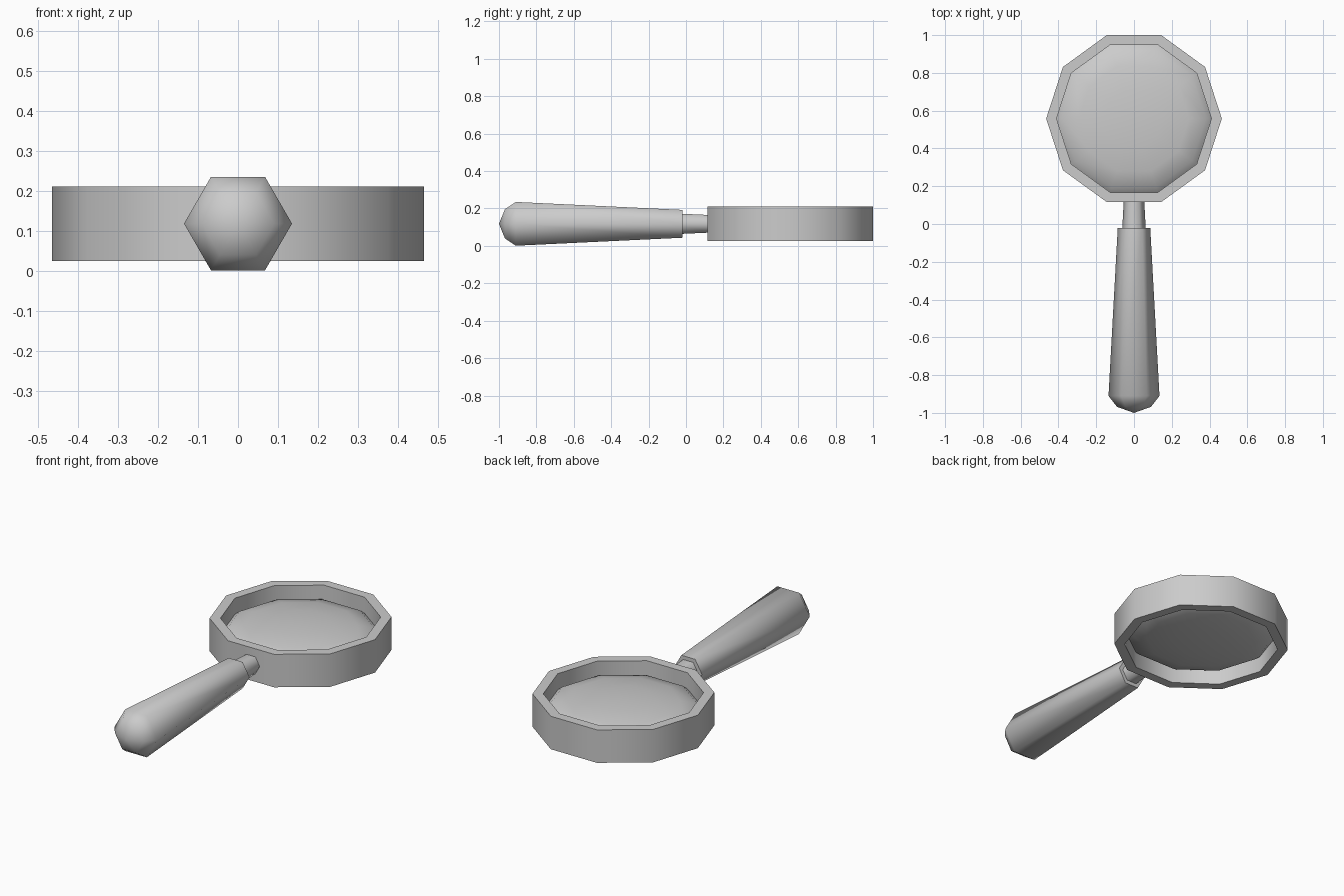
import bpy, bmesh, math
from mathutils import Matrix, Vector

if "Cube" in bpy.data.objects:
    bpy.data.objects.remove(bpy.data.objects["Cube"])

MID_Z = 0.118


def lathe(name, profile, sides, matrix, closed=False, angle=65):
    """Revolve (radius, height) points around local z; radius 0 makes a pole."""
    bm = bmesh.new()
    rings = []
    for r, h in profile:
        if r == 0:
            rings.append([bm.verts.new((0, 0, h))] * sides)
        else:
            rings.append([bm.verts.new((r * math.cos(2 * math.pi * i / sides),
                                        r * math.sin(2 * math.pi * i / sides), h))
                          for i in range(sides)])
    pairs = list(zip(rings, rings[1:]))
    if closed:
        pairs.append((rings[-1], rings[0]))
    for a, b in pairs:
        for i in range(sides):
            j = (i + 1) % sides
            corners = list(dict.fromkeys((a[i], a[j], b[j], b[i])))
            bm.faces.new(corners)
    bmesh.ops.recalc_face_normals(bm, faces=bm.faces)
    bm.transform(matrix)
    mesh = bpy.data.meshes.new(name)
    bm.to_mesh(mesh)
    bm.free()
    obj = bpy.data.objects.new(name, mesh)
    bpy.context.collection.objects.link(obj)
    bpy.ops.object.select_all(action='DESELECT')
    obj.select_set(True)
    bpy.context.view_layer.objects.active = obj
    bpy.ops.object.shade_smooth_by_angle(angle=math.radians(angle))
    return obj


head = Matrix.Translation(Vector((0, 0.558, MID_Z)))
# local z points along +y for the handle parts
along_y = Matrix.Translation(Vector((0, 0, MID_Z))) @ Matrix.Rotation(-math.pi / 2, 4, 'X')

# Ten-sided frame around the lens
lathe("lens_frame", [(0.465, -0.093), (0.465, 0.093), (0.41, 0.093), (0.41, -0.093)],
      10, head, closed=True)

# Lens, bulging on both sides
steps = 8
lens = []
for k in range(steps + 1):
    t = math.pi * k / steps
    r = 0 if k in (0, steps) else 0.412 * math.sin(t)
    lens.append((r, -0.07 * math.cos(t)))
lathe("lens", lens, 10, head, angle=80)

# Six-sided tapered grip with a rounded butt
lathe("grip", [(0, -1.0), (0.09, -0.968), (0.135, -0.91), (0.086, -0.02), (0, -0.02)],
      6, along_y)

# Neck joining grip and frame
lathe("neck", [(0, -0.06), (0.064, -0.06), (0.054, 0.13), (0, 0.13)], 6, along_y)
